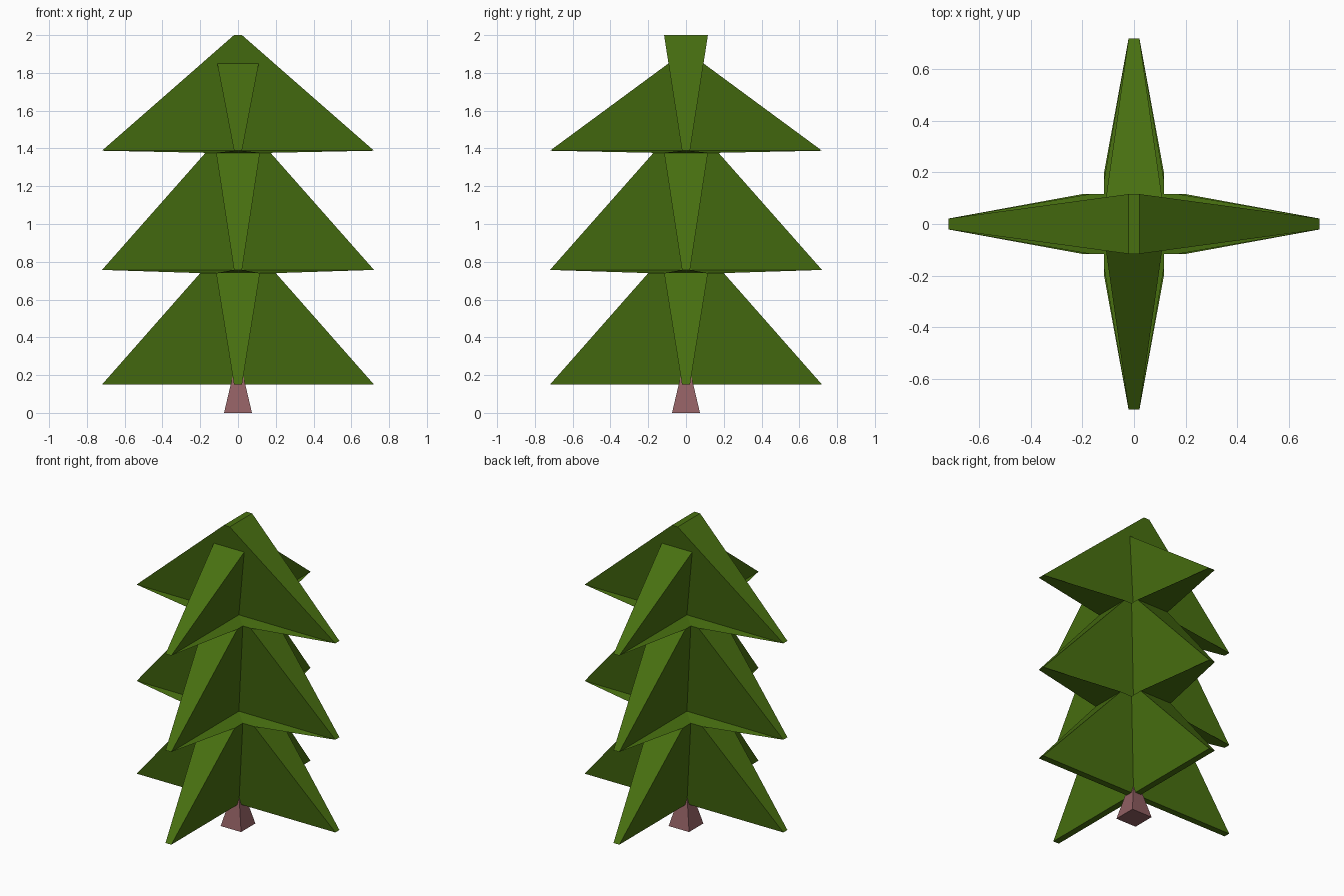
import bpy
import bmesh
from mathutils import Matrix, Vector

default = bpy.data.objects.get("Cube")
if default:
    bpy.data.objects.remove(default, do_unlink=True)


def make_material(name, colour):
    mat = bpy.data.materials.new(name)
    mat.use_nodes = True
    mat.diffuse_color = colour
    mat.node_tree.nodes["Principled BSDF"].inputs["Base Color"].default_value = colour
    return mat


def finish(bm, name, mat):
    bmesh.ops.recalc_face_normals(bm, faces=bm.faces)
    mesh = bpy.data.meshes.new(name)
    bm.to_mesh(mesh)
    bm.free()
    mesh.materials.append(mat)
    obj = bpy.data.objects.new(name, mesh)
    bpy.context.collection.objects.link(obj)
    return obj


def cross_ring(bm, reach, half, z):
    """Plus-shaped outline: per arm two tip corners, then the inner corner."""
    ring = []
    for k in range(4):
        turn = Matrix.Rotation(k * 1.5707963, 3, "Z")
        for x, y in ((reach, -half), (reach, half), (half, half)):
            ring.append(bm.verts.new(turn @ Vector((x, y, z))))
    return ring


green = make_material("pine green", (0.065, 0.162, 0.0052, 1))
brown = make_material("reddish bark", (0.279, 0.114, 0.122, 1))

# Foliage: stacked cross-shaped tiers, each flaring to thick shoulders
TIP, THIN, THICK = 0.72, 0.021, 0.116
bm = bmesh.new()
levels = [(TIP, THIN, 0.15), (0.2, THICK, 0.74),
          (TIP, THIN, 0.757), (0.172, THICK, 1.377), (TIP, THIN, 1.388)]
rings = [cross_ring(bm, *level) for level in levels]
bm.faces.new(rings[0])
for low, high in zip(rings, rings[1:]):
    for i in range(12):
        j = (i + 1) % 12
        bm.faces.new((low[i], low[j], high[j], high[i]))

# Crown: the x arms rise to the top ridge, the y arms stop at its sides
base, top_z, shoulder_z = rings[-1], 2.0, 1.85
slope = (THICK - THIN) / (top_z - levels[-1][2])
shoulder_y = THIN + slope * (shoulder_z - levels[-1][2])
signs = [(1, 1), (-1, 1), (-1, -1), (1, -1)]
cap = {s: bm.verts.new((s[0] * THIN, s[1] * THICK, top_z)) for s in signs}
shoulder = {s: bm.verts.new((s[0] * 0.11, s[1] * shoulder_y, shoulder_z)) for s in signs}
bm.faces.new([cap[s] for s in signs])
for s, first in ((1, 0), (-1, 6)):
    v = [base[(first + i) % 12] for i in range(7)]
    near, far = (s, s), (-s, s)
    bm.faces.new((v[0], v[1], cap[near], cap[(s, -s)]))
    bm.faces.new((v[3], v[4], shoulder[far], shoulder[near]))
    bm.faces.new((v[2], v[3], shoulder[near]))
    bm.faces.new((v[4], v[5], shoulder[far]))
    bm.faces.new((v[1], v[2], shoulder[near], shoulder[far],
                  v[5], v[6], cap[far], cap[near]))
finish(bm, "foliage", green)

# Trunk: tapered square post
bm = bmesh.new()
bmesh.ops.create_cube(bm, size=1)
for v in bm.verts:
    half, z = (0.015, 0.25) if v.co.z > 0 else (0.074, 0)
    v.co = (half if v.co.x > 0 else -half, half if v.co.y > 0 else -half, z)
finish(bm, "trunk", brown)
